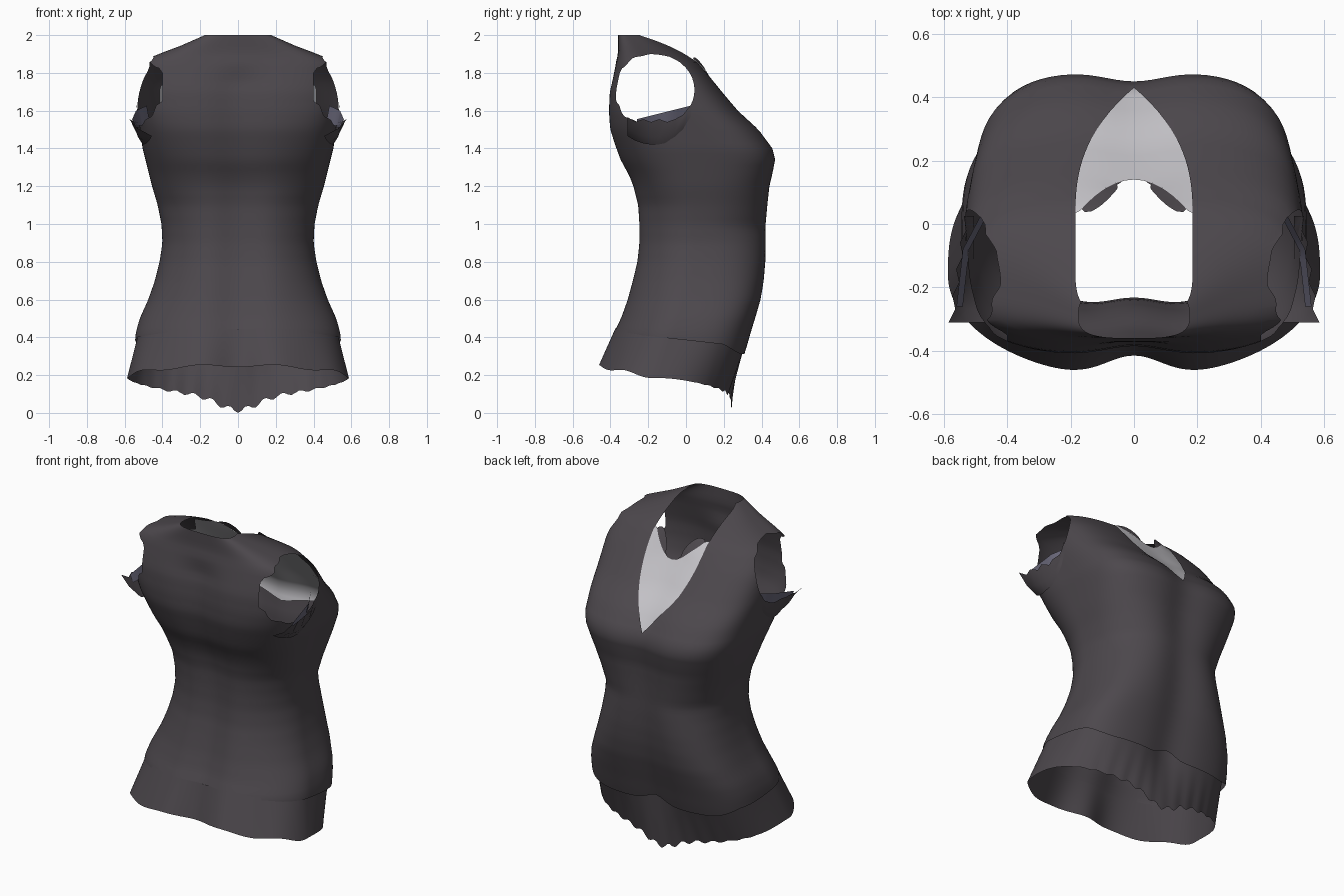
import bpy, bmesh, math
from math import sin, cos, pi, exp, hypot

if "Cube" in bpy.data.objects:
    bpy.data.objects.remove(bpy.data.objects["Cube"], do_unlink=True)


def material(name, rgb):
    m = bpy.data.materials.new(name)
    m.use_nodes = True
    m.diffuse_color = (*rgb, 1)
    m.node_tree.nodes["Principled BSDF"].inputs["Base Color"].default_value = (*rgb, 1)
    return m


CLOTH = material("charcoal cloth", (0.073, 0.064, 0.073))
PANEL = material("pale grey cloth", (0.56, 0.55, 0.58))
LINING = material("violet grey lining", (0.14, 0.135, 0.19))

# Body profile: height, half width, rear depth, chest depth
PROFILE = [
    (.28, .55, -.42, .305), (.36, .547, -.415, .33), (.43, .54, -.405, .35),
    (.5, .52, -.37, .372), (.6, .475, -.337, .402), (.7, .44, -.312, .422),
    (.8, .415, -.29, .434), (.9, .40, -.28, .44), (1, .405, -.28, .442),
    (1.1, .425, -.285, .446), (1.2, .455, -.3, .453), (1.26, .47, -.32, .466),
    (1.34, .49, -.36, .48), (1.4, .505, -.38, .465), (1.5, .52, -.41, .39),
    (1.6, .535, -.415, .28), (1.7, .54, -.41, .195), (1.78, .535, -.39, .13),
    (1.86, .51, -.37, .06), (1.9, .425, -.36, 0), (1.93, .335, -.36, -.05),
    (2, .175, -.36, -.2)]


def clamp(x):
    return min(1, max(0, x))


def section(z):
    for a, b in zip(PROFILE, PROFILE[1:]):
        if z <= b[0]:
            k = (z - a[0]) / (b[0] - a[0])
            return [p + (q - p) * k for p, q in zip(a[1:], b[1:])]
    return list(PROFILE[-1][1:])


def ring_point(w, rear, chest, t, cleft, squareness):
    """Point of a rounded outline with a shallow hollow on the centre line."""
    mid = rear + (chest - rear) * .45
    c, s = cos(t), sin(t)
    n = squareness[s > 0]
    r = (abs(c) ** n + abs(s) ** n) ** (-1 / n)
    x = w * c * r
    y = mid + s * r * ((chest - mid) if s > 0 else (mid - rear))
    return x, y - math.copysign(cleft * exp(-(x / .13) ** 2), s) * abs(s)


def squareness_at(z):
    rear = 2.02 + 1.15 * clamp((z - 1.1) / .45)
    return rear, 2.4 + 1.2 * clamp(abs(z - .98) / .38) - .8 * clamp((z - 1.75) / .12)


def body_point(t, v):
    z = .28 + 1.72 * v
    w, rear, chest = section(z)
    cleft = .03 * clamp((1.85 - z) / .1)
    if sin(t) < 0:
        cleft += .018 * clamp((1.3 - z) / .2)
    return (*ring_point(w, rear, chest, t, cleft, squareness_at(z)), z)


def panel_point(t, v):
    x, y, z = body_point(t, v)
    lift = .05 * exp(-(x / .14) ** 2) * clamp((z - 1.48) / .3)
    return x * .975, y - .012, z + lift


def hem_point(t, v):
    # Flared band, ragged along its lowest edge
    s = sin(t)
    w, rear, chest = section(.38)
    x0, y0 = ring_point(w * .97, rear + .015, chest - .025, t, .04, squareness_at(.38))
    x1, y1 = ring_point(.587, -.485, .24, t, .07 if s < 0 else 0, (2.02, 2.7))
    top = seam_height(x0, y0) + .02
    if s < 0:
        low = .185 - .065 * s + .008 * sin(9 * t)
    else:
        low = .185 - .1 * s * s - .07 * exp(-(x1 / .14) ** 2) - .015 * s ** 4 * cos(40 * t)
    return x0 + (x1 - x0) * v, y0 + (y1 - y0) * v, top + (low - top) * v


def seam_height(x, y):
    cusp = .04 * exp(-(x / .07) ** 2) if y > 0 else 0
    return .385 - .11 * y - .04 * clamp((y - .2) / .08) + cusp


def neck(p):
    # Round collar at the rear running into a deep pointed neckline
    x, y, z = p
    k = max(0, (y - .02) / .41) ** 2.6 + max(0, (-.2 - y) / .15) ** 2
    return max(abs(x) - .185 * (1 - k), (1.3 if y > -.2 else 1.75) - z)


def armhole(p):
    x, y, z = p
    a = math.atan2(z - 1.71, y + .17)
    rag = .05 * sin(11 * a) * max(0, -cos(a))
    return max((hypot((y + .17) / .215, (z - 1.71) / .19) - 1 + rag) * .2, .4 - abs(x))


def above_seam(p):
    return p[2] - seam_height(p[0], p[1])


def panel_top(x):
    return max(.03, .14 - .11 * (x / .18) ** 2)


def panel_area(p):
    x, y, z = p
    side = abs(x)
    return min(y - panel_top(x), z - 1.28 - .2 * side, .415 - side,
               1.74 - z + 5 * max(0, .36 - side))


def facing_area(p):
    # Scalloped pieces hanging behind the top edge of the insert
    x, y, z = p
    drop = .045 * sin(pi * clamp((abs(x) - .03) / .155))
    return min(panel_top(x) - y, y - panel_top(x) + drop, z - 1.5)


def trim(bm, keep):
    """Cut the surface along keep = 0 and remove the negative side."""
    val = {v: keep(v.co) for v in bm.verts}
    new = []
    for e in list(bm.edges):
        a, b = e.verts
        if (val[a] < 0) != (val[b] < 0):
            f = val[a] / (val[a] - val[b])
            new.append(bmesh.utils.edge_split(e, a, min(max(f, .001), .999))[1])
    if new:
        bmesh.ops.connect_verts(bm, verts=new)
    bmesh.ops.delete(bm, geom=[v for v, d in val.items() if d < 0], context='VERTS')


def finish(name, bm, mat):
    mesh = bpy.data.meshes.new(name)
    bm.to_mesh(mesh)
    bm.free()
    mesh.materials.append(mat)
    mesh.shade_smooth()
    bpy.context.collection.objects.link(bpy.data.objects.new(name, mesh))


def skin(bm, grid, closed):
    for a, b in zip(grid, grid[1:]):
        for j in range(len(a) if closed else len(a) - 1):
            k = (j + 1) % len(a)
            bm.faces.new((a[j], a[k], b[k], b[j]))


def loft(name, point, rows, cols, mat, cuts=()):
    bm = bmesh.new()
    skin(bm, [[bm.verts.new(point(2 * pi * j / cols, i / rows)) for j in range(cols)]
              for i in range(rows + 1)], True)
    for keep in cuts:
        trim(bm, keep)
    finish(name, bm, mat)


def strip(name, row, mat, side):
    bm = bmesh.new()
    skin(bm, [[bm.verts.new((side * x, y, z)) for x, y, z in row(i)] for i in range(9)], False)
    finish(name, bm, mat)


def flap_row(i):
    y = -.31 + .042 * i
    base = 1.71 - .19 * math.sqrt(1 - ((y + .17) / .215) ** 2)
    tip = (.585 - .006 * i - .015 * (i % 2), y, max(1.555 - .015 * (i % 2), base))
    return (.505 - .35 * max(0, -.17 - y), y, base - .1), (.53, y, base - .06), tip


def lining_row(i):
    y = -.26 + .036 * i
    x = .56 - .004 * i - .015 * max(0, i - 5)
    return (x - .02, y, 1.51), (x, y, 1.555 + .009 * i)


# Sleeveless top, chest insert and flared hem
loft("bodice", body_point, 60, 112, CLOTH, (above_seam, neck, armhole))
loft("chest_insert", panel_point, 60, 112, PANEL, (panel_area,))
loft("neck_facing", panel_point, 120, 160, CLOTH, (facing_area,))
loft("hem_band", hem_point, 6, 200, CLOTH)

# Torn flap under each armhole, with its lining
for side, label in ((1, "left"), (-1, "right")):
    strip(label + "_underarm_flap", flap_row, CLOTH, side)
    strip(label + "_underarm_lining", lining_row, LINING, side)
